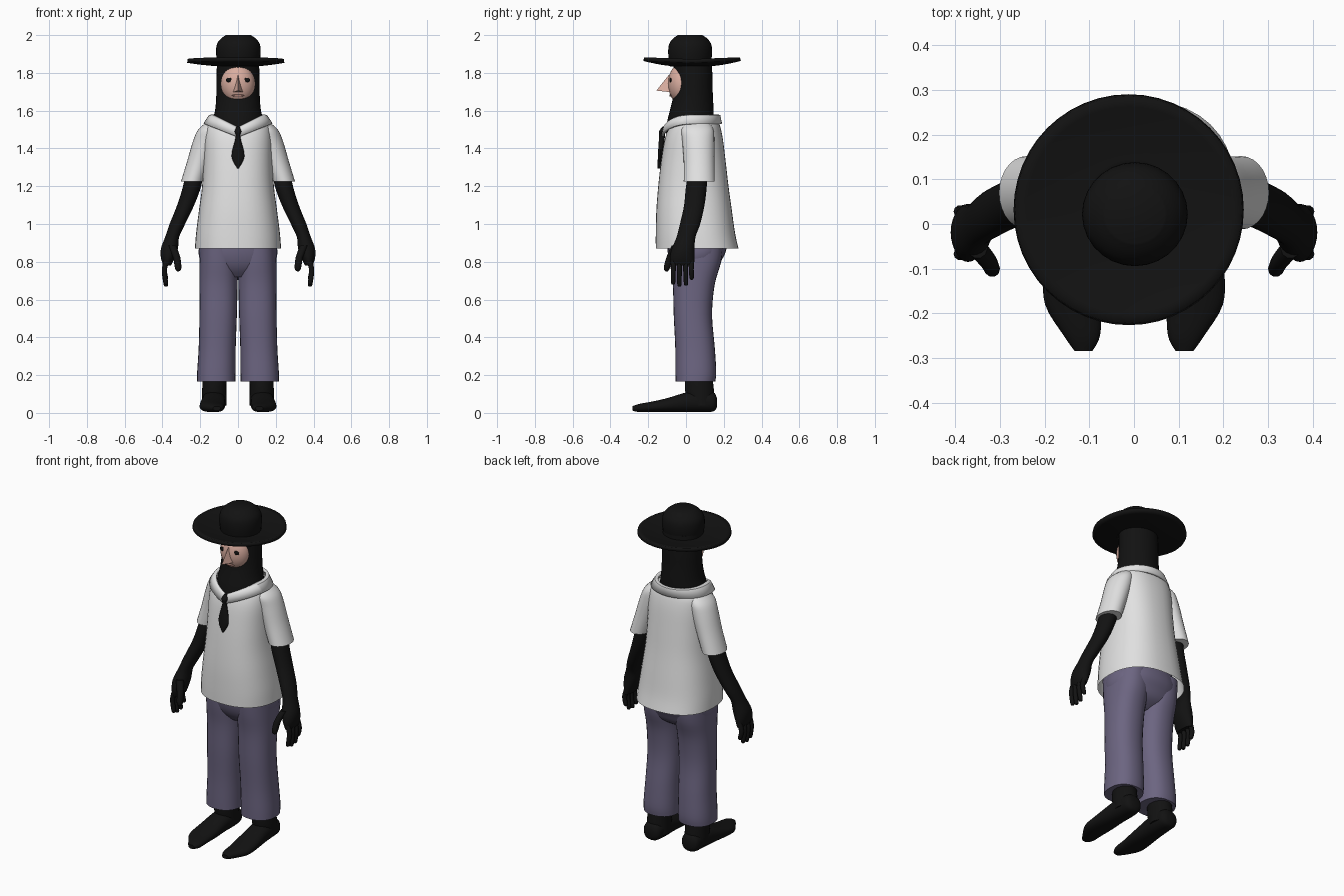
import bpy
import bmesh
from math import sin, cos, pi, radians, copysign
from mathutils import Vector, Matrix

default_cube = bpy.data.objects.get("Cube")
if default_cube:
    bpy.data.objects.remove(default_cube, do_unlink=True)


def make_material(name, red, green, blue):
    material = bpy.data.materials.new(name)
    material.use_nodes = True
    material.diffuse_color = (red, green, blue, 1)
    shader = material.node_tree.nodes["Principled BSDF"]
    shader.inputs["Base Color"].default_value = (red, green, blue, 1)
    shader.inputs["Roughness"].default_value = 0.9
    return material


black = make_material("black cloth", 0.006, 0.006, 0.006)
white = make_material("white shirt cloth", 0.76, 0.76, 0.76)
purple = make_material("dusty purple cloth", 0.15, 0.13, 0.22)
skin = make_material("pale pink skin", 0.7, 0.42, 0.35)
lips = make_material("dull rose lips", 0.38, 0.2, 0.17)


def finish(name, bm, material, mirror=False, thickness=0.0):
    """Turn a bmesh into a smooth shaded object, optionally mirrored across x."""
    bmesh.ops.recalc_face_normals(bm, faces=bm.faces)
    mesh = bpy.data.meshes.new(name)
    bm.to_mesh(mesh)
    bm.free()
    mesh.materials.append(material)
    for polygon in mesh.polygons:
        polygon.use_smooth = True
    mesh.set_sharp_from_angle(angle=radians(45))
    obj = bpy.data.objects.new(name, mesh)
    bpy.context.collection.objects.link(obj)
    if thickness:
        solid = obj.modifiers.new("thickness", "SOLIDIFY")
        solid.thickness = thickness
        solid.offset = 0
    if mirror:
        obj.modifiers.new("other side", "MIRROR")
    return obj


def smooth_rings(rings, steps):
    """Catmull-Rom interpolation between ring descriptions."""
    rings = [Vector(ring) for ring in rings]
    padded = [rings[0]] + rings + [rings[-1]]
    result = []
    for a, b, c, d in zip(padded, padded[1:], padded[2:], padded[3:]):
        for step in range(steps):
            t = step / steps
            result.append((2 * b + (c - a) * t + (2 * a - 5 * b + 4 * c - d) * t ** 2
                           + (3 * b - a - 3 * c + d) * t ** 3) / 2)
    return result + [rings[-1]]


def bridge(bm, rows):
    """Join successive closed rows of vertices with quads."""
    for low, high in zip(rows, rows[1:]):
        for i in range(len(low)):
            j = (i + 1) % len(low)
            bm.faces.new((low[i], low[j], high[j], high[i]))


def loft(name, rings, material, along="z", power=2.0, sides=28, steps=4,
         caps=True, mirror=False):
    """Rings are (position, x from, x to, depth from, depth to)."""
    bm = bmesh.new()
    rows = []
    for place, x_from, x_to, d_from, d_to in smooth_rings(rings, steps):
        row = []
        for i in range(sides):
            u, v = cos(2 * pi * i / sides), sin(2 * pi * i / sides)
            u = copysign(abs(u) ** (2 / power), u)
            v = copysign(abs(v) ** (2 / power), v)
            x = (x_from + x_to + (x_to - x_from) * u) / 2
            depth = (d_from + d_to + (d_to - d_from) * v) / 2
            row.append(bm.verts.new((x, depth, place) if along == "z" else (x, place, depth)))
        rows.append(row)
    bridge(bm, rows)
    if caps:
        bm.faces.new(rows[0])
        bm.faces.new(rows[-1])
    return finish(name, bm, material, mirror)


def symmetric(rings):
    """Expand (position, half width, depth from, depth to) around x = 0."""
    return [(z, -half, half, front, back) for z, half, front, back in rings]


def finger(name, path, radius):
    """Tapered digit through a few points."""
    rings = []
    for i, (x, y, z) in enumerate(path):
        r = radius * (1 - 0.12 * i)
        rings.append((z, x - r, x + r, y - r, y + r))
    z, *sizes = rings[-1]
    x, y, _ = path[-1]
    rings.append((z - radius * 0.7, x - r / 3, x + r / 3, y - r / 3, y + r / 3))
    loft(name, rings, black, sides=10, steps=3, mirror=True)


def ellipsoid(name, center, size, material, mirror=False):
    bm = bmesh.new()
    bmesh.ops.create_uvsphere(bm, u_segments=32, v_segments=20, radius=1,
                              matrix=Matrix.Translation(center) @ Matrix.Diagonal((*size, 1)))
    return finish(name, bm, material, mirror)


# Shirt body with an open hem, and short sleeves
loft("shirt", symmetric([
    (.87, .228, -.16, .278), (.95, .222, -.16, .26), (1.07, .207, -.157, .243),
    (1.2, .19, -.147, .225), (1.33, .183, -.132, .21), (1.45, .18, -.112, .195),
    (1.52, .17, -.085, .18), (1.555, .14, -.06, .165)]),
    white, power=2.4, sides=40, caps=False)
loft("sleeve", [
    (1.54, .08, .165, 0, .12), (1.5, .09, .21, -.025, .145), (1.44, .1, .238, -.02, .15),
    (1.33, .14, .27, -.012, .15), (1.225, .178, .302, -.012, .152)], white, mirror=True)

# Folded collar, dipping to a point at the front
bm = bmesh.new()
count = 48
rows = []
for half, depth, top, dip in ((.133, .137, 1.575, .065), (.15, .147, 1.572, .075),
                              (.178, .155, 1.53, .07)):
    row = []
    for i in range(count):
        angle = 2 * pi * i / count
        drop = dip * (1 - abs(sin(angle))) if cos(angle) > 0 else 0
        row.append(bm.verts.new((half * sin(angle), .03 - depth * cos(angle), top - drop)))
    rows.append(row)
bridge(bm, rows)
finish("collar", bm, white, thickness=.012)

# Neck tie
loft("tie", symmetric([
    (1.515, .008, -.125, -.105), (1.49, .018, -.143, -.11), (1.46, .012, -.143, -.112),
    (1.36, .034, -.149, -.125), (1.295, .004, -.15, -.135)]), black, sides=12)

# Trousers
loft("trouser_seat", symmetric([
    (.72, .1, -.03, .1), (.76, .17, -.065, .16), (.81, .202, -.088, .19),
    (.88, .206, -.1, .215), (1, .17, -.1, .19)]), purple, power=2.3)
loft("trouser_leg", [
    (.165, .014, .217, -.055, .155), (.22, .013, .216, -.056, .16),
    (.35, .012, .208, -.057, .152), (.52, .006, .204, -.065, .138),
    (.68, .002, .204, -.07, .152), (.8, 0, .204, -.086, .186),
    (.92, .01, .2, -.095, .2)], purple, power=2.3, mirror=True)

# Feet
loft("ankle", [(.04, .06, .19, .02, .15), (.12, .062, .19, -.005, .148),
               (.26, .06, .18, .0, .13)], black, mirror=True)
loft("foot", [
    (.163, .1, .155, .03, .08), (.145, .075, .18, .008, .11), (.08, .066, .188, .004, .12),
    (0, .068, .193, .004, .108), (-.1, .067, .202, .004, .078), (-.18, .072, .199, .004, .06),
    (-.25, .076, .157, .005, .047), (-.284, .093, .133, .012, .035)],
    black, along="y", power=2.3, mirror=True)

# Arms, palms and fingers
loft("arm", [
    (1.29, .18, .275, .02, .115), (1.2, .195, .291, 0, .11), (1.1, .232, .322, -.01, .098),
    (1, .28, .362, -.032, .075), (.93, .312, .386, -.05, .05), (.87, .318, .408, -.075, .045),
    (.82, .335, .408, -.085, .045), (.78, .355, .395, -.078, .042)], black, mirror=True)
for title, root, reach, tip in (("index", -.067, -.068, .69), ("middle", -.035, -.035, .68),
                                ("ring", -.002, 0, .685), ("little", .028, .03, .715)):
    finger(title + "_finger", [(.372, root, .82), (.39, root, .76), (.382, reach, tip)], .0155)
finger("thumb", [(.35, -.055, .885), (.325, -.085, .825), (.317, -.102, .765)], .022)

# Hood around head and neck
loft("hood", symmetric([
    (1.48, .12, -.108, .13), (1.55, .131, -.098, .145), (1.61, .12, -.083, .146),
    (1.68, .115, -.068, .142), (1.78, .114, -.062, .14), (1.88, .11, -.07, .135)]), black)

# Face, eyes and mouth
ellipsoid("face", (0, -.02, 1.742), (.09, .075, .11), skin)
ellipsoid("eye", (.045, -.082, 1.762), (.019, .006, .012), black, mirror=True)
ellipsoid("mouth", (0, -.082, 1.68), (.034, .006, .006), lips)

# Long pointed nose
bm = bmesh.new()
bridge_top, tip, left, right, back = [bm.verts.new(point) for point in (
    (0, -.09, 1.79), (0, -.157, 1.706), (.027, -.082, 1.698), (-.027, -.082, 1.698),
    (0, -.06, 1.73))]
for a, b in ((left, right), (bridge_top, left), (right, bridge_top)):
    bm.faces.new((tip, a, b))
    bm.faces.new((back, b, a))
finish("nose", bm, skin)

# Hat crown and upturned brim
loft("hat_crown", [
    (z, -r, r + .004, .022 - r, .022 + r)
    for z, r in ((1.835, .106), (1.9, .116), (1.95, .112), (1.98, .092), (2, .065))], black)
bm = bmesh.new()
rows = []
for step in range(8):
    out = step / 7
    radius = .09 + .166 * out
    row = []
    for i in range(count):
        angle = 2 * pi * i / count
        row.append(bm.verts.new((radius * cos(angle) - .012 * out, .032 + radius * sin(angle),
                                 1.845 + (.018 + .01 * abs(sin(angle))) * out ** 1.5)))
    rows.append(row)
bridge(bm, rows)
finish("hat_brim", bm, black, thickness=.02)
